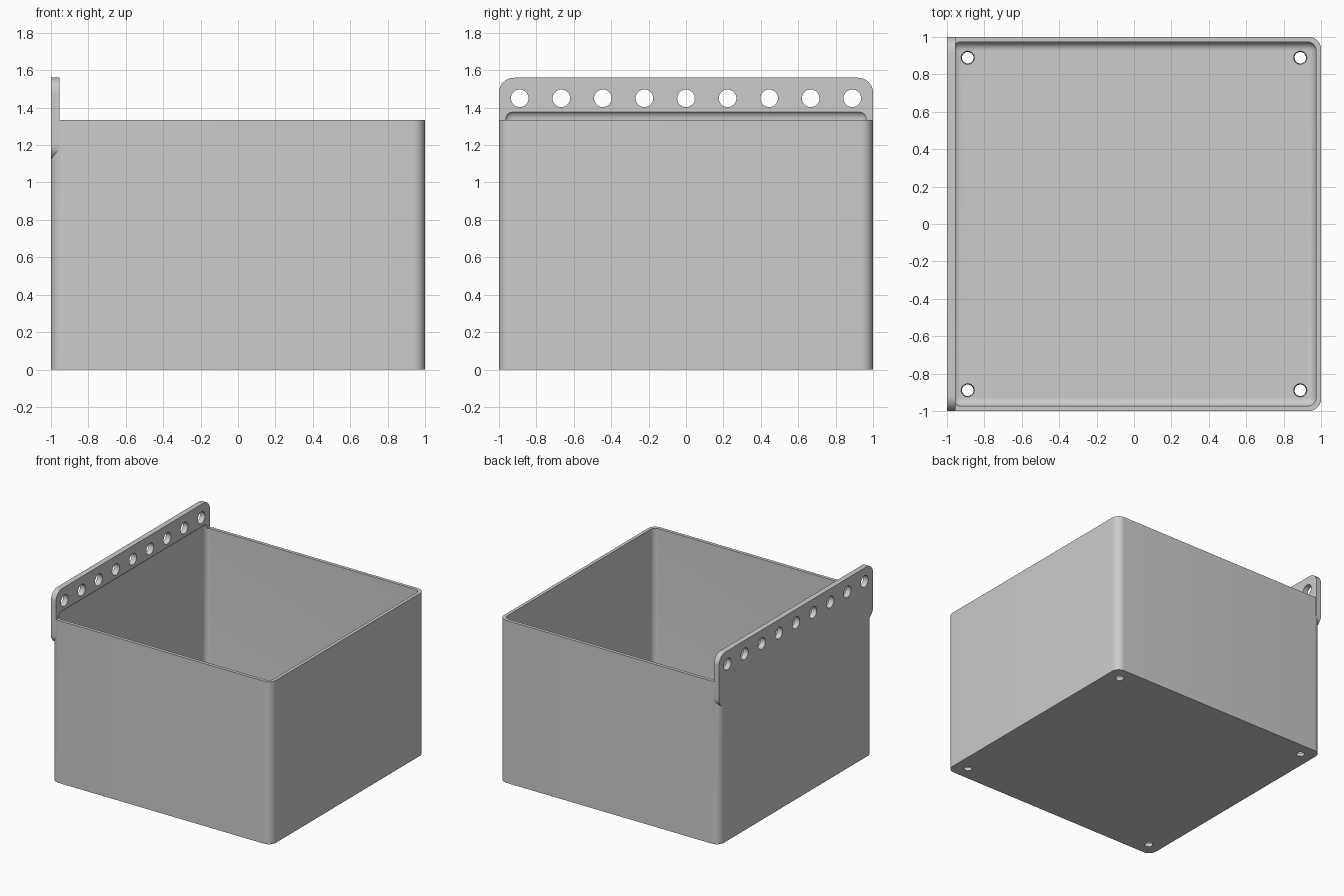
import bpy, bmesh
from math import radians
from mathutils import Matrix

cube = bpy.data.objects.get("Cube")
if cube:
    bpy.data.objects.remove(cube, do_unlink=True)

WALL, FLOOR, RIM = 0.027, 0.03, 1.335
PLATE = 0.045          # hanger plate thickness
HOLE = 0.889           # outermost hole offset

grey = bpy.data.materials.new("plain grey")
grey.use_nodes = True
grey.diffuse_color = (0.6, 0.6, 0.6, 1)
grey.node_tree.nodes["Principled BSDF"].inputs["Base Color"].default_value = (0.6, 0.6, 0.6, 1)


def add_object(name, bm):
    mesh = bpy.data.meshes.new(name)
    bmesh.ops.recalc_face_normals(bm, faces=bm.faces)
    bm.to_mesh(mesh)
    bm.free()
    mesh.materials.append(grey)
    obj = bpy.data.objects.new(name, mesh)
    bpy.context.collection.objects.link(obj)
    return obj


def rounded_box(name, low, high, radius, axis=None):
    """Box with edges along one axis rounded, or every edge if axis is None."""
    bm = bmesh.new()
    bmesh.ops.create_cube(bm, size=1)
    for v in bm.verts:
        v.co = [(a + b) / 2 + c * (b - a) for a, b, c in zip(low, high, v.co)]
    edges = [e for e in bm.edges if axis is None
             or abs((e.verts[0].co - e.verts[1].co)[axis]) > 0.001]
    bmesh.ops.bevel(bm, geom=edges, offset=radius, segments=10,
                    profile=0.5, affect='EDGES', clamp_overlap=True)
    return add_object(name, bm)


def boolean(target, tool, operation):
    mod = target.modifiers.new(tool.name, 'BOOLEAN')
    mod.operation = operation
    mod.solver = 'EXACT'
    mod.object = tool
    bpy.context.view_layer.objects.active = target
    bpy.ops.object.modifier_apply(modifier=mod.name)
    bpy.data.objects.remove(tool, do_unlink=True)


def drill(target, place, bottom, top, depth):
    bm = bmesh.new()
    bmesh.ops.create_cone(bm, cap_ends=True, segments=32, radius1=bottom,
                          radius2=top, depth=depth, matrix=place)
    boolean(target, add_object("drill", bm), 'DIFFERENCE')


# Outer shell joined with the rounded hanger plate
box = rounded_box("storage_box", (-1, -1, 0), (1, 1, RIM), 0.065, axis=2)
plate = rounded_box("hanger_plate", (-1, -1, 1.12), (-1 + PLATE, 1, 1.56), 0.08, axis=0)
boolean(box, plate, 'UNION')

# Filleted cavity, reaching slightly up into the plate
inner = 1 - WALL
cavity = rounded_box("cavity", (-inner, -inner, FLOOR), (inner, inner, RIM + 0.05), 0.045)
boolean(box, cavity, 'DIFFERENCE')

# Row of hanging holes through the plate
for i in range(9):
    y = HOLE * (i / 4 - 1)
    drill(box, Matrix.Translation((-1, y, 1.45)) @ Matrix.Rotation(radians(90), 4, 'Y'),
          0.047, 0.047, 0.3)

# Slightly tapered drain holes in the floor corners
for x in (-HOLE, HOLE):
    for y in (-HOLE, HOLE):
        drill(box, Matrix.Translation((x, y, FLOOR / 2)), 0.03, 0.036, FLOOR + 0.01)

# Smooth the rounded edges, keep the rims sharp
bpy.ops.object.select_all(action='DESELECT')
box.select_set(True)
bpy.context.view_layer.objects.active = box
bpy.ops.object.shade_smooth_by_angle(angle=radians(30))
